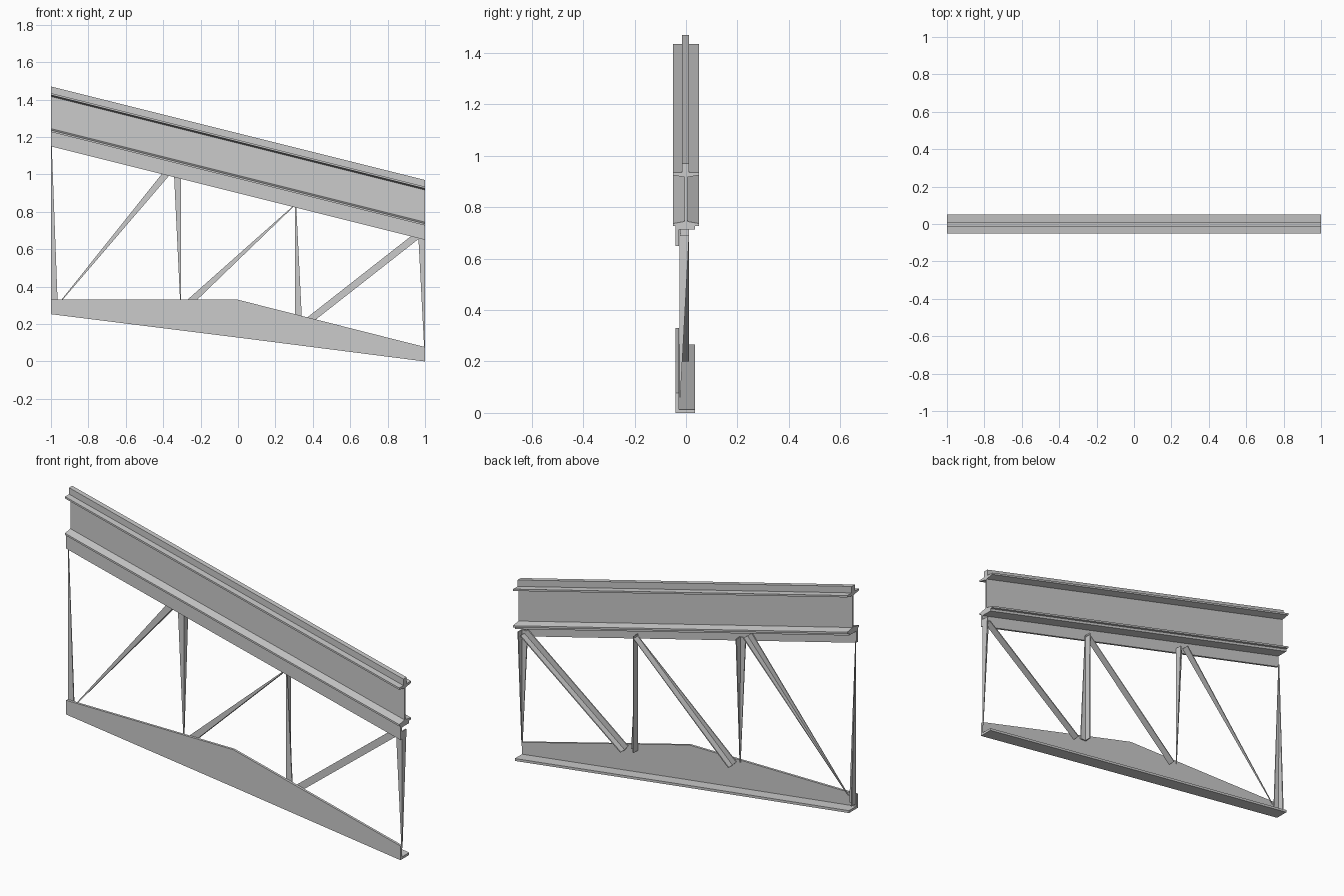
import bpy, bmesh
from mathutils import Vector

if "Cube" in bpy.data.objects:
    bpy.data.objects.remove(bpy.data.objects["Cube"])

SLOPE = -0.25


def loft(name, rings):
    """Solid skinned through matching closed sections, capped at both ends."""
    bm = bmesh.new()
    vr = [[bm.verts.new(p) for p in ring] for ring in rings]
    n = len(vr[0])
    for a, b in zip(vr, vr[1:]):
        for i in range(n):
            j = (i + 1) % n
            bm.faces.new((a[i], a[j], b[j], b[i]))
    bm.faces.new(vr[0])
    bm.faces.new(vr[-1][::-1])
    bmesh.ops.recalc_face_normals(bm, faces=bm.faces)
    me = bpy.data.meshes.new(name)
    bm.to_mesh(me)
    bm.free()
    ob = bpy.data.objects.new(name, me)
    bpy.context.collection.objects.link(ob)
    return ob


def sloped(name, profile):
    """Extrude a (y, z) profile, given at x = 1, along the roof slope."""
    return loft(name, [[(x, y, z + SLOPE * (x - 1)) for y, z in profile] for x in (-1, 1)])


# I-beam at the top
half = [(0.05, 0.727), (0.05, 0.737), (0.005, 0.745), (0.005, 0.917), (0.05, 0.925), (0.05, 0.935)]
sloped("i_beam", half + [(-y, z) for y, z in reversed(half)])

# Rail on top of the beam
sloped("top_rail", [(-0.015, 0.935), (0.012, 0.935), (0.012, 0.97), (-0.015, 0.97)])

# Angle under the beam
sloped("upper_chord_angle", [(-0.04, 0.65), (-0.028, 0.65), (-0.028, 0.713),
                             (0.035, 0.713), (0.035, 0.727), (-0.04, 0.727)])

# Lower chord angle, its upright leg deepest at mid span
rings = []
for x, height in ((-1, 0.077), (0, 0.202), (1, 0.077)):
    z = 0.003 + SLOPE * (x - 1) / 2 - (0.003 if x == 1 else 0)
    rings.append([(x, -0.04, z), (x, 0.035, z), (x, 0.035, z + 0.013),
                  (x, -0.027, z + 0.013), (x, -0.027, z + height), (x, -0.04, z + height)])
loft("lower_chord_angle", rings)


def web_member(name, bottom, top, side, wide, deep):
    """Tapered angle bar; wide and deep scale its two legs at (bottom, top)."""
    p = [Vector((e[0], -0.026, e[1])) for e in (bottom, top)]
    d = (p[1] - p[0]).normalized()
    u = Vector((-d.z, 0, d.x)) * side
    v = Vector((0, 1, 0))
    rings = []
    for base, w, h in zip(p, wide, deep):
        a, b = max(0.037 * w, 0.004), max(0.038 * h, 0.004)
        t = min(0.006, 0.6 * min(a, b))
        rings.append([base + u * i + v * j for i, j in
                      ((0, 0), (a, 0), (a, t), (t, t), (t, b), (0, b))])
    loft(name, rings)


# Posts and diagonals between the chords
web_member("post_1", (-1, 0.28), (-1, 1.16), -1, (1, 0), (1, 0.1))
web_member("post_2", (-0.305, 0.31), (-0.305, 1.0), 1, (0, 1), (0.1, 1))
web_member("post_3", (0.305, 0.22), (0.305, 0.85), -1, (1, 0.15), (1, 1))
web_member("post_4", (1, 0.06), (1, 0.69), 1, (0, 1), (0.1, 1))
web_member("diagonal_1", (-0.955, 0.31), (-0.35, 1.015), 1, (0, 1), (0.1, 1))
web_member("diagonal_2", (-0.26, 0.29), (0.31, 0.84), 1, (1, 0.1), (1, 1))
web_member("diagonal_3", (0.385, 0.2), (0.985, 0.67), 1, (1, 1), (1, 1))
